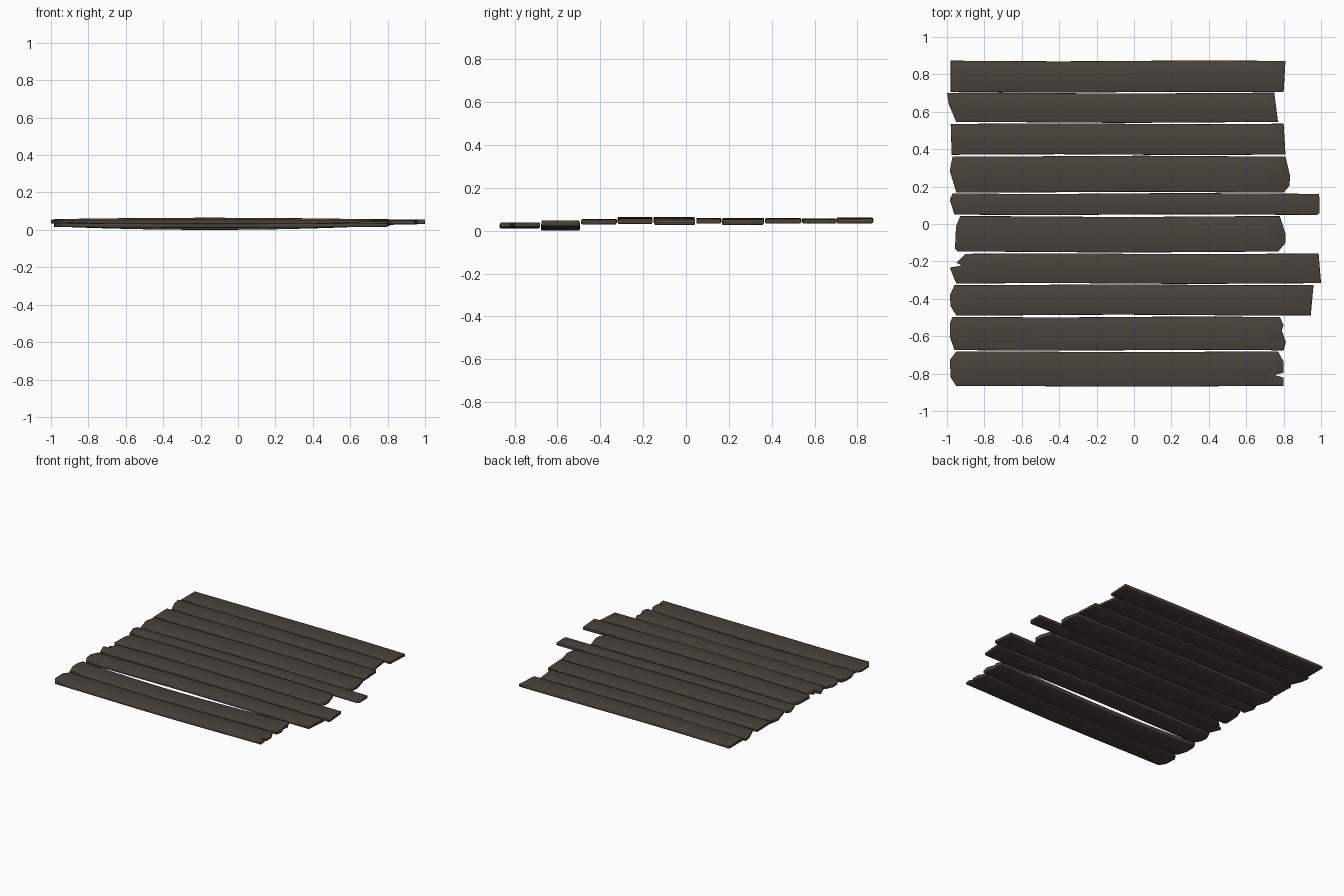
import bpy, bmesh, math
from mathutils import Vector

if "Cube" in bpy.data.objects:
    bpy.data.objects.remove(bpy.data.objects["Cube"])

wood = bpy.data.materials.new("dark weathered wood")
wood.diffuse_color = (0.066, 0.056, 0.045, 1)
wood.use_nodes = True
wood.node_tree.nodes["Principled BSDF"].inputs["Base Color"].default_value = wood.diffuse_color


def plank(name, y0, y1, z, thick, bow, left, right, wave=0.002):
    """One worn board. left/right: end outline as (0..1 across the width, x)."""
    pt = lambda t, x: (x, y0 + (y1 - y0) * t, 0)
    bm = bmesh.new()
    outline = [pt(*p) for p in right] + [pt(*p) for p in reversed(left)]
    bm.faces.new([bm.verts.new(p) for p in outline])
    # cross cuts so that the board can bend
    for i in range(11):
        bmesh.ops.bisect_plane(bm, geom=bm.verts[:] + bm.edges[:] + bm.faces[:],
                               plane_co=(-0.85 + i * 0.155, 0, 0), plane_no=(1, 0, 0))
    ext = bmesh.ops.extrude_face_region(bm, geom=bm.faces[:])
    for v in ext["geom"]:
        if isinstance(v, bmesh.types.BMVert):
            v.co.z += thick
    bmesh.ops.recalc_face_normals(bm, faces=bm.faces[:])
    # lengthwise bow and slightly wavering long edges
    for v in bm.verts:
        x = v.co.x
        v.co.z += z + bow * max(0, 1 - ((x + 0.15) / 0.9) ** 2)
        v.co.y += wave * math.sin(4 * x + 9 * y0)
    # worn corners
    sharp = [e for e in bm.edges if len(e.link_faces) == 2
             and e.calc_face_angle(0) > math.radians(55)
             and abs(e.verts[0].co.z - e.verts[1].co.z) < thick * 0.8]
    bmesh.ops.bevel(bm, geom=sharp, offset=0.005, segments=2, profile=0.5,
                    affect='EDGES', clamp_overlap=True)
    me = bpy.data.meshes.new(name)
    bm.to_mesh(me)
    bm.free()
    me.materials.append(wood)
    ob = bpy.data.objects.new(name, me)
    bpy.context.collection.objects.link(ob)
    bpy.ops.object.select_all(action='DESELECT')
    ob.select_set(True)
    bpy.context.view_layer.objects.active = ob
    bpy.ops.object.shade_smooth_by_angle(angle=math.radians(50))


# boards from back to front
plank("plank_1", 0.705, 0.872, 0.034, 0.023, 0.005,
      [(0, -0.98), (1, -0.98)], [(0, 0.80), (1, 0.81)])
plank("plank_2", 0.543, 0.70, 0.033, 0.021, 0.004,
      [(0, -0.95), (0.6, -0.99), (1, -1.0)], [(0, 0.77), (1, 0.75)])
plank("plank_3", 0.371, 0.536, 0.033, 0.023, 0.003,
      [(0, -0.975), (1, -0.98)], [(0, 0.81), (1, 0.80)])
plank("plank_4", 0.17, 0.363, 0.027, 0.027, 0.006,
      [(0, -0.95), (0.6, -0.985), (1, -0.97)],
      [(0, 0.80), (0.18, 0.83), (0.45, 0.835), (1, 0.81)])
plank("plank_5", 0.05, 0.163, 0.033, 0.023, 0.004,
      [(0, -0.96), (0.7, -0.985), (1, -0.97)], [(0, 0.98), (0.1, 0.993), (1, 0.99)])
plank("plank_6", -0.15, 0.04, 0.027, 0.028, 0.010,
      [(0, -0.94), (0.08, -0.957), (0.7, -0.952), (1, -0.93)],
      [(0, 0.77), (0.25, 0.81), (0.5, 0.81), (1, 0.78)])
plank("plank_7", -0.318, -0.159, 0.031, 0.025, 0.009,
      [(0, -0.95), (0.54, -0.985), (0.61, -0.92), (0.7, -0.95), (1, -0.90)],
      [(0, 1.0), (1, 0.987)])
plank("plank_8", -0.487, -0.325, 0.029, 0.023, 0.003,
      [(0, -0.95), (0.3, -0.98), (0.65, -0.985), (1, -0.96)], [(0, 0.945), (1, 0.96)])
plank("plank_9", -0.675, -0.497, 0.021, 0.027, -0.021,
      [(0, -0.96), (0.4, -0.985), (0.8, -0.985), (1, -0.97)],
      [(0, 0.80), (0.25, 0.812), (0.6, 0.79), (0.75, 0.80), (1, 0.78)])
plank("plank_10", -0.868, -0.683, 0.016, 0.022, -0.005,
      [(0, -0.95), (0.25, -0.98), (0.75, -0.985), (1, -0.95)],
      [(0, 0.80), (0.24, 0.80), (0.32, 0.75), (0.38, 0.80), (0.7, 0.80), (1, 0.77)])
